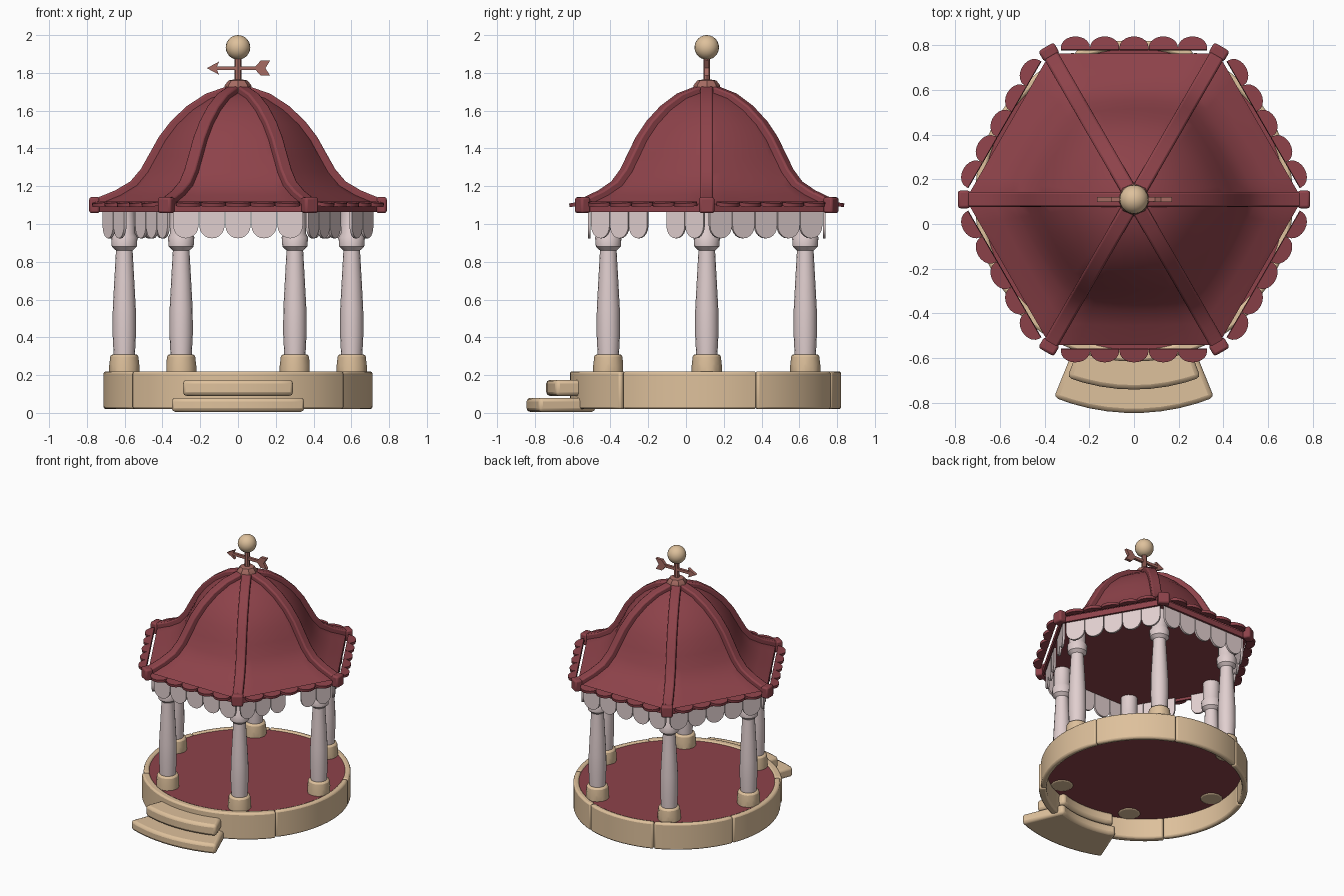
import bpy, bmesh
from math import sin, cos, pi, radians
from mathutils import Matrix, Vector

cube = bpy.data.objects.get("Cube")
if cube:
    bpy.data.objects.remove(cube)

CY = 0.11  # centre of the pavilion, behind the steps


def material(name, rgb):
    m = bpy.data.materials.new(name)
    m.use_nodes = True
    color = tuple(((c + 0.055) / 1.055) ** 2.4 for c in rgb) + (1,)
    m.diffuse_color = color
    m.node_tree.nodes["Principled BSDF"].inputs["Base Color"].default_value = color
    return m


STONE = material("sandstone", (0.87, 0.755, 0.61))
RED = material("roof red", (0.555, 0.26, 0.29))
PALE = material("pale column", (0.88, 0.81, 0.81))
VANE = material("vane copper", (0.65, 0.42, 0.385))


def finish(name, bm, mat, bevel=0, smooth=True):
    bmesh.ops.recalc_face_normals(bm, faces=bm.faces)
    me = bpy.data.meshes.new(name)
    bm.to_mesh(me)
    bm.free()
    me.materials.append(mat)
    ob = bpy.data.objects.new(name, me)
    bpy.context.collection.objects.link(ob)
    if bevel:
        mod = ob.modifiers.new("bevel", 'BEVEL')
        mod.width, mod.segments = bevel, 2
    if smooth:
        bpy.ops.object.select_all(action='DESELECT')
        ob.select_set(True)
        bpy.context.view_layer.objects.active = ob
        bpy.ops.object.shade_smooth_by_angle(angle=radians(35))
    return ob


def loft(bm, rings):
    """Bridge equal-length rings of points with quads and cap both ends."""
    vs = [[bm.verts.new(p) for p in ring] for ring in rings]
    n = len(vs[0])
    for a, b in zip(vs, vs[1:]):
        for i in range(n):
            j = (i + 1) % n
            bm.faces.new((a[i], a[j], b[j], b[i]))
    bm.faces.new(vs[0])
    bm.faces.new(vs[-1])


def lathe(name, profile, mat, at=(0, CY), sides=16, bevel=0):
    bm = bmesh.new()
    loft(bm, [[(at[0] + r * cos(2 * pi * i / sides), at[1] + r * sin(2 * pi * i / sides), z)
               for i in range(sides)] for r, z in profile])
    return finish(name, bm, mat, bevel)


def arc_block(name, r0, r1, z0, z1, a0, a1, mat, bevel):
    n = max(6, round((a1 - a0) / 5))
    bm = bmesh.new()
    rings = []
    for i in range(n + 1):
        a = radians(a0 + (a1 - a0) * i / n)
        rings.append([(r * cos(a), CY + r * sin(a), z)
                      for r, z in ((r0, z0), (r1, z0), (r1, z1), (r0, z1))])
    loft(bm, rings)
    return finish(name, bm, mat, bevel)


def plate(bm, points, thick, matrix):
    """Extrude a flat outline on both sides and place it."""
    loft(bm, [[matrix @ Vector((x, y, s * thick / 2)) for x, y in points] for s in (-1, 1)])


# Stone plinth of curved blocks, the front one standing proud
seams = [-141, -39, 22, 68, 112, 158, 219]
for i, (a, b) in enumerate(zip(seams, seams[1:])):
    outer = 0.725 if i == 0 else 0.712
    arc_block(f"plinth_block_{i + 1}", 0.672, outer, 0.02, 0.22, a + 0.1, b - 0.1, STONE, 0.012)

# Floor and steps
lathe("floor", [(0.685, 0.17), (0.685, 0.212)], RED, sides=48)
arc_block("lower_step", 0.63, 0.955, 0.005, 0.08, -112, -68, STONE, 0.02)
arc_block("upper_step", 0.63, 0.85, 0.09, 0.175, -110.5, -69.5, STONE, 0.02)

# Columns with stone feet
for k in range(6):
    a = k * pi / 3
    p = (0.602 * cos(a), CY + 0.602 * sin(a))
    lathe(f"column_foot_{k + 1}", [(0.08, 0.165), (0.08, 0.25), (0.073, 0.31)],
          STONE, p, 12, 0.012)
    lathe(f"column_{k + 1}", [(0.056, 0.3), (0.062, 0.42), (0.061, 0.55), (0.053, 0.7),
                              (0.044, 0.86), (0.066, 0.88), (0.07, 0.93), (0.058, 0.95),
                              (0.058, 1.09)], PALE, p)

# Bell-shaped roof profile, followed by the ribs and the panels
RIB = [Vector(p) for p in ((0.785, 1.125), (0.73, 1.145), (0.65, 1.178), (0.57, 1.225),
                           (0.515, 1.29), (0.47, 1.37), (0.42, 1.46), (0.355, 1.545),
                           (0.27, 1.625), (0.17, 1.69), (0.04, 1.735))]


def offset(d):
    out = []
    for i, p in enumerate(RIB):
        t = (RIB[min(i + 1, len(RIB) - 1)] - RIB[max(i - 1, 0)]).normalized()
        out.append(p - Vector((t.y, -t.x)) * d)
    return out


def hex_ring(r, z, roundness):
    pts = []
    for k in range(6):
        a = Vector((cos(k * pi / 3), sin(k * pi / 3)))
        b = Vector((cos((k + 1) * pi / 3), sin((k + 1) * pi / 3)))
        for j in range(6):
            flat = a.lerp(b, j / 6)
            q = flat.lerp(flat.normalized(), roundness) * r
            pts.append((q.x, CY + q.y, z))
    return pts


# Roof shell, closed below by a flat ceiling
bm = bmesh.new()
rows = offset(0.028)
rows[0] = Vector((0.752, 1.105))
shell = [hex_ring(p.x, p.y, 0.45 * sin(pi / 2 * i / 10)) for i, p in enumerate(rows)]
loft(bm, [hex_ring(0.73, 1.08, 0), hex_ring(0.735, 1.063, 0), hex_ring(0.752, 1.063, 0)] + shell)
finish("roof_panels", bm, RED)

top, under = offset(0), offset(0.05)
under[0] = Vector((0.785, 1.07))
for k in range(6):
    rot = Matrix.Translation((0, CY, 0)) @ Matrix.Rotation(k * pi / 3, 4, 'Z')
    bm = bmesh.new()
    loft(bm, [[rot @ Vector(v) for v in ((u.x, -0.034, u.y), (t.x, -0.034, t.y),
                                         (t.x, 0.034, t.y), (u.x, 0.034, u.y))]
              for t, u in zip(top, under)])
    finish(f"roof_rib_{k + 1}", bm, RED, 0.01)
    bm = bmesh.new()
    bmesh.ops.create_cube(bm, size=1, matrix=rot @ Matrix.Translation((0.76, 0, 1.1))
                          @ Matrix.Diagonal((0.055, 0.08, 0.085, 1)))
    finish(f"rib_end_{k + 1}", bm, RED, 0.012)


# Scalloped red eaves and pale hanging valance along each side
def tongue(width, straight, tip):
    arc = [(-width / 2 * cos(pi * i / 10), -straight - tip * sin(pi * i / 10)) for i in range(11)]
    return [(width / 2, 0), (-width / 2, 0)] + arc


OPEN_SLOTS = ((3, 2), (5, 3))  # gaps beside the entrance
for k in range(6):
    side = Matrix.Translation((0, CY, 0)) @ Matrix.Rotation(k * pi / 3 + 2 * pi / 3, 4, 'Z')
    bm = bmesh.new()
    for i in range(5):
        m = side @ Matrix.Translation(((i - 2) * 0.131, -0.668, 1.108)) @ Matrix.Rotation(0.15, 4, 'X')
        plate(bm, tongue(0.13, 0.01, 0.05), 0.02, m)
    finish(f"eave_scallops_{k + 1}", bm, RED)
    bm = bmesh.new()
    count = 6 if k in (3, 5) else 5
    pitch = 0.69 / count
    for i in range(count):
        if (k, i) in OPEN_SLOTS:
            continue
        m = side @ Matrix.Translation(((i - (count - 1) / 2) * pitch, -0.622, 1.081)) \
            @ Matrix.Rotation(pi / 2, 4, 'X')
        plate(bm, tongue(pitch * 0.97, 0.09, 0.067), 0.015, m)
    finish(f"valance_{k + 1}", bm, PALE)

# Finial: collar, rod, ball and wind vane
lathe("finial_collar", [(0.075, 1.7), (0.07, 1.735), (0.05, 1.76), (0.02, 1.765)], VANE, sides=8)
lathe("finial_rod", [(0.018, 1.75), (0.018, 1.89)], VANE, sides=8)
bm = bmesh.new()
bmesh.ops.create_uvsphere(bm, u_segments=20, v_segments=12, radius=0.065,
                          matrix=Matrix.Translation((0, CY, 1.935)))
finish("finial_ball", bm, STONE)
upright = Matrix.Translation((0, CY, 1.825)) @ Matrix.Rotation(pi / 2, 4, 'X')
bm = bmesh.new()
plate(bm, [(-0.12, -0.01), (0.12, -0.01), (0.12, 0.01), (-0.12, 0.01)], 0.02, upright)
plate(bm, [(-0.165, 0), (-0.1, -0.035), (-0.115, 0), (-0.1, 0.035)], 0.022, upright)
plate(bm, [(0.085, 0), (0.12, -0.04), (0.17, -0.04), (0.145, 0), (0.17, 0.04), (0.12, 0.04)],
      0.022, upright)
finish("wind_vane", bm, VANE, smooth=False)
